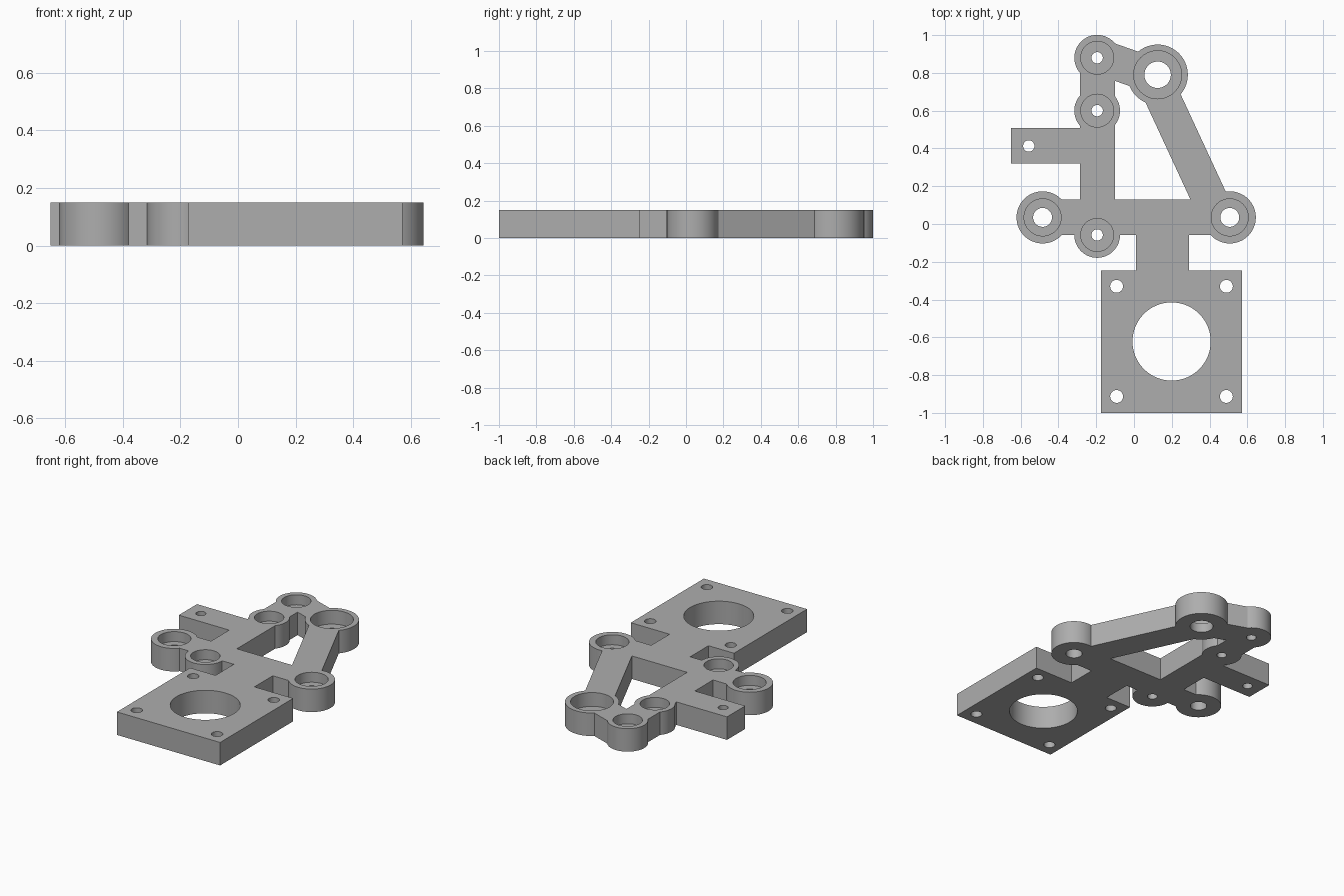
import bpy, math
from mathutils import Vector, Matrix

if "Cube" in bpy.data.objects:
    bpy.data.objects.remove(bpy.data.objects["Cube"], do_unlink=True)

THICK = 0.15
ARM = 0.187

grey = bpy.data.materials.new("plain grey")
grey.use_nodes = True
colour = (0.42, 0.42, 0.42, 1)
grey.diffuse_color = colour
grey.node_tree.nodes["Principled BSDF"].inputs["Base Color"].default_value = colour


def slab(name, x0, x1, y0, y1):
    bpy.ops.mesh.primitive_cube_add(size=1)
    ob = bpy.context.object
    ob.name = name
    ob.data.transform(Matrix.Translation(((x0 + x1) / 2, (y0 + y1) / 2, THICK / 2))
                      @ Matrix.Diagonal((x1 - x0, y1 - y0, THICK, 1)))
    return ob


def link(name, a, b):
    """Straight arm of the common width between two points."""
    a, b = Vector(a), Vector(b)
    d = b - a
    ob = slab(name, 0, d.length, -ARM / 2, ARM / 2)
    ob.data.transform(Matrix.Translation((a.x, a.y, 0))
                      @ Matrix.Rotation(math.atan2(d.y, d.x), 4, "Z"))
    return ob


def disc(name, centre, radius, z0=0.0, z1=THICK):
    bpy.ops.mesh.primitive_cylinder_add(vertices=64, radius=radius, depth=z1 - z0)
    ob = bpy.context.object
    ob.name = name
    ob.data.transform(Matrix.Translation((*centre, (z0 + z1) / 2)))
    return ob


def combine(base, tool, operation):
    mod = base.modifiers.new(operation.lower(), "BOOLEAN")
    mod.operation = operation
    mod.solver = "EXACT"
    mod.object = tool
    bpy.context.view_layer.objects.active = base
    bpy.ops.object.modifier_apply(modifier=mod.name)
    bpy.data.objects.remove(tool, do_unlink=True)


# Boss sizes: outer radius, counterbore radius, hole radius, counterbore depth
SMALL = (0.121, 0.087, 0.03, 0.065)
MEDIUM = (0.138, 0.098, 0.05, 0.065)
LARGE = (0.16, 0.127, 0.07, 0.09)
bosses = [
    ((-0.195, 0.88), SMALL), ((-0.195, 0.6), SMALL), ((-0.195, -0.058), SMALL),
    ((-0.484, 0.035), MEDIUM), ((0.507, 0.035), MEDIUM), ((0.125, 0.79), LARGE),
]

# Motor plate, neck and arms
bracket = slab("motor_bracket", -0.174, 0.571, -1, -0.246)
parts = [
    slab("neck", 0.01, 0.291, -0.4, 0.05),
    slab("cross_bar", -0.484, 0.507, -0.057, 0.131),
    slab("upright_bar", -0.287, -0.1, 0, 0.88),
    slab("side_tab", -0.651, -0.2, 0.319, 0.507),
    link("diagonal_arm", (0.096, 0.79), (0.445, 0.037)),
    link("top_link", (-0.195, 0.89), (0.125, 0.777)),
]
parts += [disc("boss", c, size[0]) for c, size in bosses]
for part in parts:
    combine(bracket, part, "UNION")

# Counterbored bearing seats
for c, (outer, bore, hole, depth) in bosses:
    combine(bracket, disc("seat_cutter", c, bore, THICK - depth, THICK + 0.1), "DIFFERENCE")
    combine(bracket, disc("hole_cutter", c, hole, -0.1, THICK + 0.1), "DIFFERENCE")

# Motor opening, corner screw holes and tab hole
holes = [((0.199, -0.622), 0.207), ((-0.557, 0.413), 0.03)]
holes += [((x, y), 0.034) for x in (-0.092, 0.489) for y in (-0.33, -0.913)]
for c, radius in holes:
    combine(bracket, disc("hole_cutter", c, radius, -0.1, THICK + 0.1), "DIFFERENCE")

# Finish
bracket.data.materials.clear()
bracket.data.materials.append(grey)
bpy.ops.object.select_all(action="DESELECT")
bracket.select_set(True)
bpy.context.view_layer.objects.active = bracket
bpy.ops.object.shade_smooth_by_angle(angle=math.radians(30))
